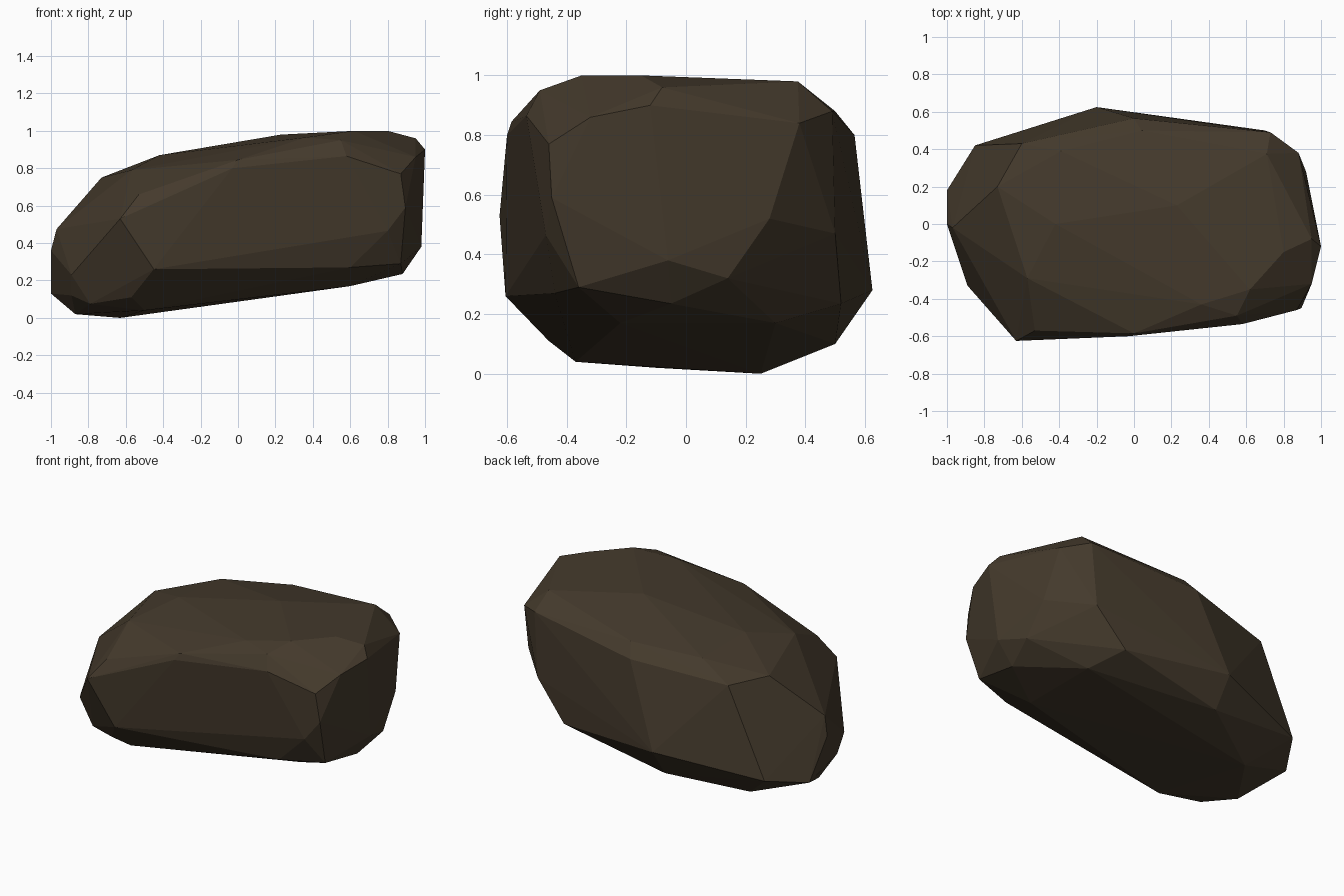
import bpy, bmesh

# Chipped boulder: corner points of the cut facets, wrapped in a convex hull
CORNERS = [
    # front facet
    (-.63, -.625, .53), (-.53, -.57, .66), (-.03, -.60, .80), (.58, -.535, .865),
    (.87, -.46, .77), (.895, -.45, .59), (.80, -.47, .465), (-.45, -.605, .26),
    # front left end
    (-.57, -.46, .11), (-.79, -.34, .075), (-.89, -.26, .12), (-.89, -.33, .23),
    (-1, .18, .13), (-1, .0, .36), (-.97, -.02, .475), (-.73, .20, .75),
    # back
    (-.60, .43, .74), (-.85, .42, .19), (-.20, .625, .28), (0, .565, .80),
    (.50, .52, .235), (.70, .50, .47), (.73, .49, .88), (-.20, .50, .10),
    # top
    (0, -.585, .845), (.36, -.43, .965), (.55, -.49, .95), (.62, -.35, 1), (.80, -.15, 1),
    (.71, .375, .98), (.04, .50, .88), (-.39, .39, .845), (-.57, -.29, .79),
    (.23, .1, .98), (-.42, 0, .87),
    # right end
    (1, -.12, .90), (.95, -.32, .86), (.95, -.08, .96), (.88, .38, .84),
    (.92, .28, .52), (.98, -.06, .38), (.93, .14, .32), (.88, -.05, .235), (.87, -.36, .29),
    # underside
    (-.63, .25, 0), (-.50, -.37, .04), (-.87, -.10, .02),
    (.60, -.44, .27), (.60, -.22, .17), (.60, .30, .17),
]

bm = bmesh.new()
for p in CORNERS:
    bm.verts.new(p)
bmesh.ops.convex_hull(bm, input=bm.verts[:])
# remove points that ended up inside the hull
loose = [v for v in bm.verts if not v.link_faces]
bmesh.ops.delete(bm, geom=loose, context='VERTS')
# merge nearly flat neighbours into larger facets
bmesh.ops.dissolve_limit(bm, angle_limit=0.03, verts=bm.verts[:], edges=bm.edges[:])
bmesh.ops.recalc_face_normals(bm, faces=bm.faces[:])

mesh = bpy.data.meshes.new("boulder")
bm.to_mesh(mesh)
bm.free()

# dark brown stone
stone = bpy.data.materials.new("dark brown stone")
stone.diffuse_color = (.058, .042, .025, 1)
mesh.materials.append(stone)
boulder = bpy.data.objects.new("boulder", mesh)
bpy.context.collection.objects.link(boulder)
